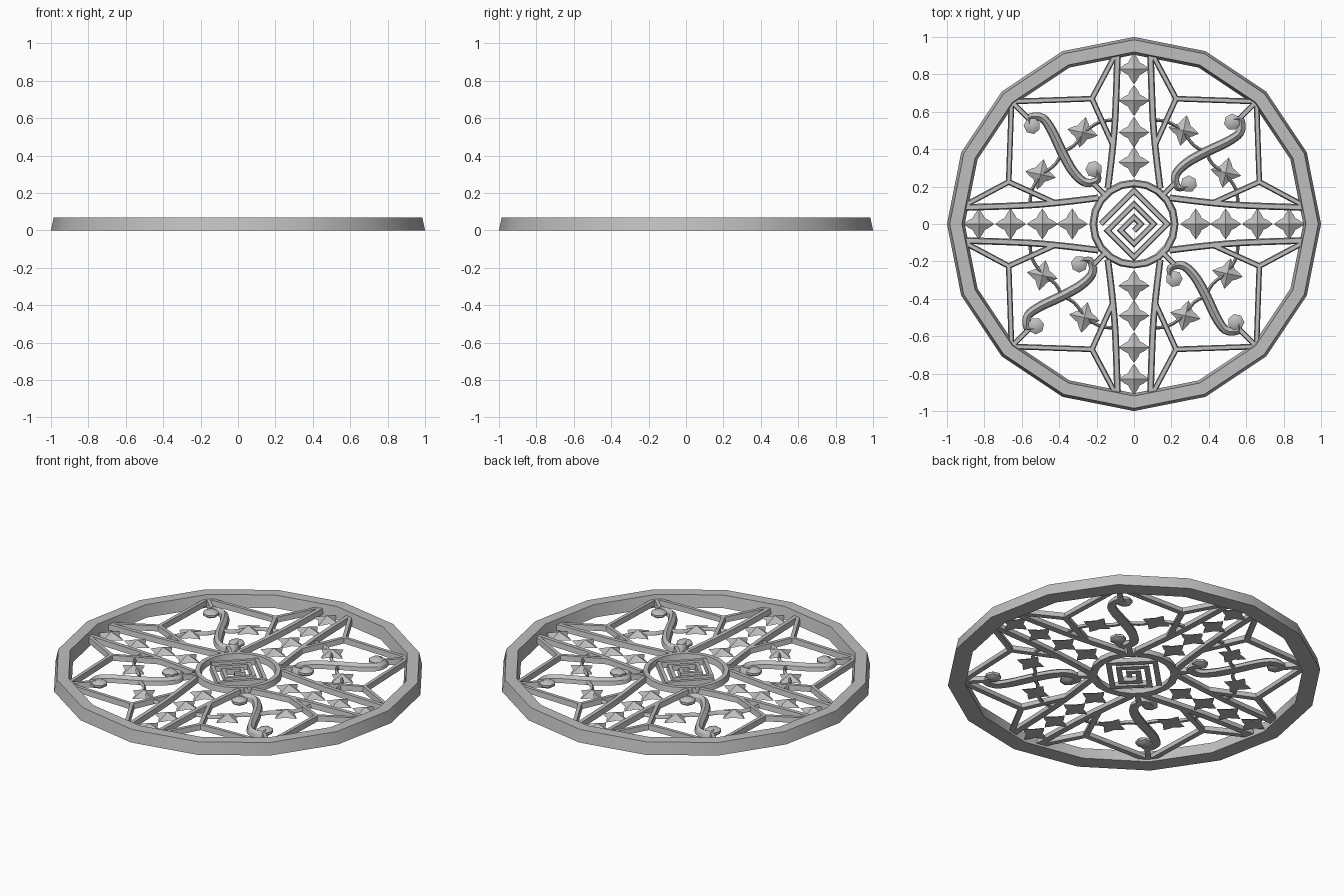
import bpy, bmesh, math
from mathutils import Vector, Matrix

if "Cube" in bpy.data.objects:
    bpy.data.objects.remove(bpy.data.objects["Cube"])

# Single grey metal
grey = bpy.data.materials.new("grey_metal")
grey.use_nodes = True
colour = (0.52, 0.52, 0.52, 1)
grey.diffuse_color = colour
grey.node_tree.nodes["Principled BSDF"].inputs["Base Color"].default_value = colour

LOW, HIGH = 0.015, 0.045
BAR = [(-1, 0), (-0.65, 1), (0.65, 1), (1, 0)]
ROUNDED = [(-1, 0), (-0.75, 0.6), (0, 1), (0.75, 0.6), (1, 0)]


def finish(bm, name, copies=1):
    """Turn a bmesh into one object, or four turned copies sharing its mesh."""
    bmesh.ops.recalc_face_normals(bm, faces=bm.faces)
    me = bpy.data.meshes.new(name)
    bm.to_mesh(me)
    bm.free()
    me.materials.append(grey)
    me.shade_smooth()
    me.set_sharp_from_angle(angle=math.radians(32))
    for i in range(copies):
        label = name if copies == 1 else f"{name}_{i + 1}"
        ob = bpy.data.objects.new(label, me)
        ob.rotation_euler.z = i * math.pi / 2
        bpy.context.collection.objects.link(ob)


def lathe(bm, profile, sides):
    """Closed ring of the given (radius, height) profile."""
    rows = []
    for i in range(sides):
        a = 2 * math.pi * i / sides
        rows.append([bm.verts.new((r * math.cos(a), r * math.sin(a), z)) for r, z in profile])
    n = len(profile)
    for i in range(sides):
        p, q = rows[i], rows[(i + 1) % sides]
        for j in range(n):
            bm.faces.new((p[j], q[j], q[(j + 1) % n], p[(j + 1) % n]))


def sweep(bm, path, width, section=BAR, low=LOW, high=HIGH):
    """Mitred bar along a flat path; width is a half-width function of 0..1."""
    pts = [Vector(p) for p in path]
    last, rows = len(pts) - 1, []
    for i, p in enumerate(pts):
        before = (p - pts[i - 1]).normalized() if i else (pts[1] - p).normalized()
        after = (pts[i + 1] - p).normalized() if i < last else before
        tangent = (before + after).normalized()
        normal = Vector((-tangent.y, tangent.x)) / max(tangent.dot(before), 0.5)
        w = width(i / last)
        rows.append([bm.verts.new((*(p + normal * w * s), low + (high - low) * h))
                     for s, h in section])
    n = len(section)
    for p, q in zip(rows, rows[1:]):
        for j in range(n):
            bm.faces.new((p[j], q[j], q[(j + 1) % n], p[(j + 1) % n]))
    bm.faces.new(rows[0])
    bm.faces.new(rows[-1])


def curve(points, steps=4):
    """Smooth path through the points."""
    p = [Vector(v) for v in points]
    p = [p[0]] + p + [p[-1]]
    out = []
    for a, b, c, d in zip(p, p[1:], p[2:], p[3:]):
        for k in range(steps):
            t = k / steps
            out.append(b + (c - a) * t / 2 + (2 * a - 5 * b + 4 * c - d) * t * t / 2
                       + (3 * b - a - 3 * c + d) * t ** 3 / 2)
    return out + [p[-1]]


def star(bm, x, y, size, turn=0):
    """Four-pointed faceted star with concave sides."""
    radii = (1, 0.68, 0.54, 0.68)
    rim = []
    for i in range(16):
        a = math.tau * i / 16 + turn
        r = size * radii[i % 4]
        rim.append(bm.verts.new((x + r * math.cos(a), y + r * math.sin(a), LOW + 0.005)))
    top = bm.verts.new((x, y, HIGH + 0.005))
    for i in range(16):
        bm.faces.new((rim[i], rim[(i + 1) % 16], top))
    bm.faces.new(rim[::-1])


def flip(path):
    return [(y, x) for x, y in path]


def thin(t):
    return 0.015


# Outer rim
bm = bmesh.new()
lathe(bm, [(1, 0), (0.985, 0.07), (0.92, 0.07), (0.905, 0)], 16)
finish(bm, "outer_rim")

# Hub ring
bm = bmesh.new()
lathe(bm, [(0.238, LOW), (0.23, HIGH + 0.003), (0.205, HIGH + 0.003), (0.197, LOW)], 20)
finish(bm, "hub_ring")

# Square spiral in the hub, standing on its corner
a, pitch = 0.125, 0.05
path = [(-a, -a)]
for k in range(3):
    d = a - k * pitch
    left = -d
    path += [(left, d), (d, d), (d, -d)]
    if k < 2:
        path.append((left + pitch, -d))
bm = bmesh.new()
sweep(bm, path, lambda t: 0.015)
bmesh.ops.rotate(bm, verts=bm.verts, cent=(0, 0, 0), matrix=Matrix.Rotation(-math.pi / 4, 3, "Z"))
finish(bm, "hub_spiral")

# Curved bars on both sides of each arm
bm = bmesh.new()
for side in (-1, 1):
    arm = [(0.14, 0.19), (0.117, 0.38), (0.1, 0.58), (0.088, 0.91)]
    sweep(bm, curve([(side * x, y) for x, y in arm], 3), lambda t: 0.018)
finish(bm, "arm_bars", 4)

# Row of stars along each arm
bm = bmesh.new()
for y in (0.33, 0.49, 0.66, 0.83):
    star(bm, 0, y, 0.083)
finish(bm, "arm_stars", 4)

# Angular frame of each quarter
bm = bmesh.new()
half = [(0.105, 0.895), (0.225, 0.67), (0.65, 0.655)]
branch = [(0.225, 0.67), (0.112, 0.42)]
for shape in (lambda p: p, flip):
    sweep(bm, shape(half), thin)
    sweep(bm, shape(branch), thin)
finish(bm, "quarter_frame", 4)

# Short diagonal struts at hub and rim
bm = bmesh.new()
sweep(bm, [(0.155, 0.155), (0.225, 0.225)], thin)
sweep(bm, [(0.56, 0.56), (0.65, 0.65)], thin)
finish(bm, "diagonal_struts", 4)

# S-shaped scroll, thick in the middle
scroll = [(0.535, 0.56), (0.572, 0.555), (0.567, 0.49), (0.5, 0.44), (0.385, 0.385),
          (0.28, 0.325), (0.222, 0.26), (0.235, 0.195), (0.29, 0.2)]
bm = bmesh.new()
sweep(bm, curve(scroll), lambda t: 0.013 + 0.014 * math.sin(math.pi * t), ROUNDED, LOW, HIGH + 0.008)
finish(bm, "scroll", 4)

# Faceted buds at the ends of the scroll
bm = bmesh.new()
for x, y in ((0.525, 0.545), (0.293, 0.215)):
    place = Matrix.Translation((x, y, 0.034)) @ Matrix.Diagonal((1, 1, 0.45, 1))
    bmesh.ops.create_uvsphere(bm, u_segments=7, v_segments=5, radius=0.047, matrix=place)
finish(bm, "scroll_buds", 4)

# Thin stem crossing the scroll, with two stars
stem = [(0.12, 0.555), (0.185, 0.545), (0.26, 0.495), (0.32, 0.42), (0.385, 0.385)]
bm = bmesh.new()
for path in (stem, flip(stem)):
    sweep(bm, curve(path, 3), lambda t: 0.009, ROUNDED, LOW + 0.005, HIGH - 0.005)
finish(bm, "star_stem", 4)

bm = bmesh.new()
for x, y in ((0.265, 0.5), (0.49, 0.275)):
    star(bm, x, y, 0.083, math.radians(-12))
finish(bm, "stem_stars", 4)
